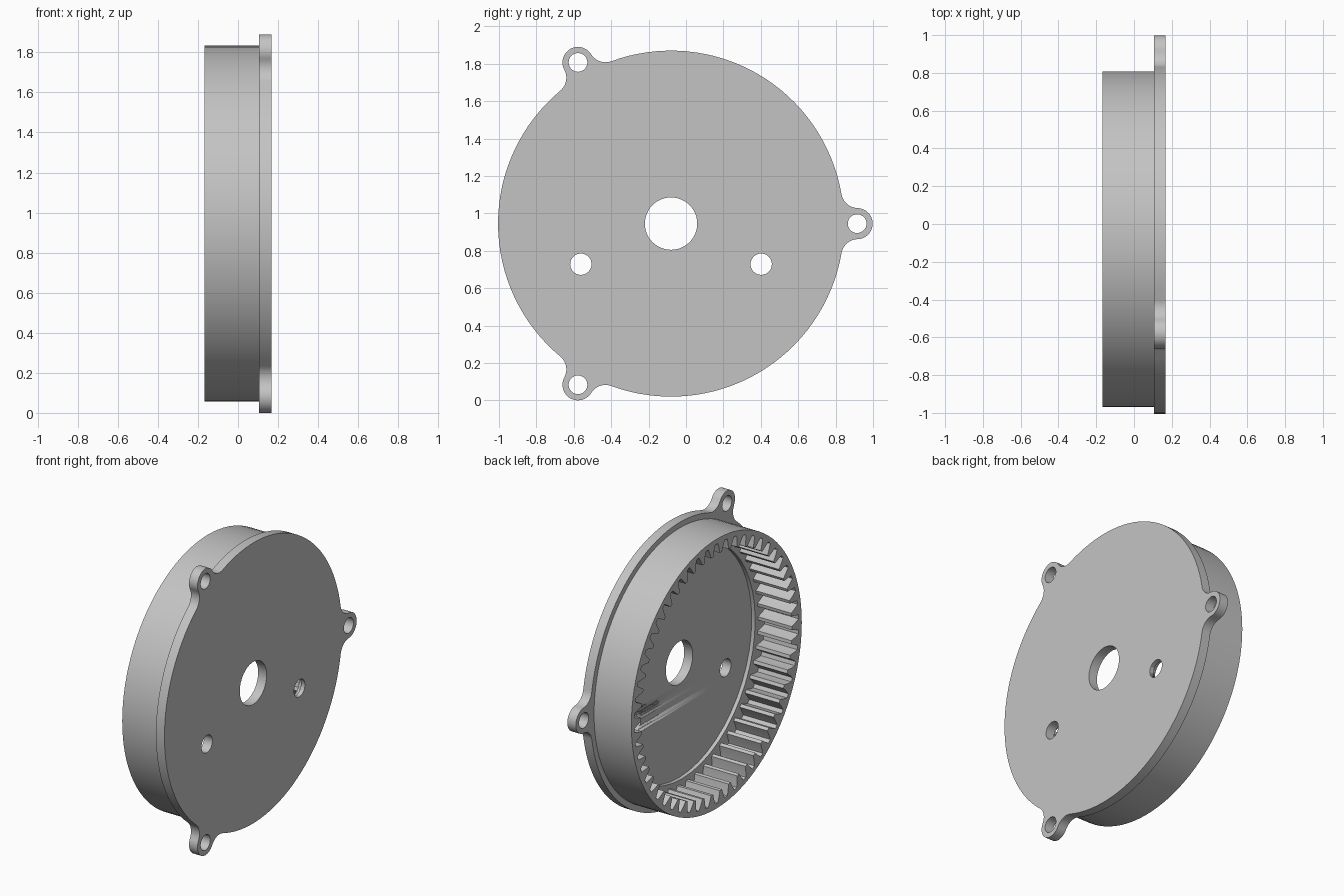
import bpy
import bmesh
from math import cos, sin, pi, tau, acos, atan2, radians
from mathutils import Matrix

cube = bpy.data.objects.get("Cube")
if cube:
    bpy.data.objects.remove(cube, do_unlink=True)

CY, CZ = -0.08, 0.945            # axis of the housing
DISC_R, BODY_R = 0.925, 0.888
LUG_D, LUG_R, FILLET = 0.995, 0.083, 0.09
BACK, PLATE, FRONT = -0.167, 0.105, 0.167
TEETH = 54

grey = bpy.data.materials.new("light grey metal")
grey.use_nodes = True
grey.diffuse_color = (0.55, 0.55, 0.55, 1)
grey.node_tree.nodes["Principled BSDF"].inputs["Base Color"].default_value = (0.55, 0.55, 0.55, 1)

# local x, y, z become world y, z, x
AXES = Matrix(((0, 0, 1, 0), (1, 0, 0, CY), (0, 1, 0, CZ), (0, 0, 0, 1)))


def arc(cx, cy, r, a0, a1, n):
    return [(cx + r * cos(a0 + (a1 - a0) * i / n), cy + r * sin(a0 + (a1 - a0) * i / n))
            for i in range(n + 1)]


def circle(r, n=96, cx=0.0, cy=0.0):
    return arc(cx, cy, r, 0, tau, n)[:-1]


def slab(name, loops, x0, x1):
    """Extrude nested outlines along the housing axis."""
    curve = bpy.data.curves.new(name, "CURVE")
    curve.dimensions = "2D"
    curve.fill_mode = "BOTH"
    curve.extrude = (x1 - x0) / 2
    for pts in loops:
        spline = curve.splines.new("POLY")
        spline.points.add(len(pts) - 1)
        for p, (u, v) in zip(spline.points, pts):
            p.co = (u, v, 0, 1)
        spline.use_cyclic_u = True
    obj = bpy.data.objects.new(name, curve)
    bpy.context.collection.objects.link(obj)
    bpy.ops.object.select_all(action="DESELECT")
    obj.select_set(True)
    bpy.context.view_layer.objects.active = obj
    bpy.ops.object.convert(target="MESH")
    obj = bpy.context.view_layer.objects.active
    mesh = obj.data
    bm = bmesh.new()
    bm.from_mesh(mesh)
    bmesh.ops.remove_doubles(bm, verts=bm.verts, dist=1e-5)
    bm.transform(Matrix.Translation(((x0 + x1) / 2, 0, 0)) @ AXES)
    bmesh.ops.recalc_face_normals(bm, faces=bm.faces)
    bm.to_mesh(mesh)
    bm.free()
    mesh.materials.clear()
    mesh.materials.append(grey)
    bpy.ops.object.shade_smooth_by_angle(angle=radians(25))
    return obj


def cut(target, name, loop, x0, x1):
    cutter = slab(name, [loop], x0, x1)
    cutter.hide_render = True
    cutter.hide_viewport = True
    mod = target.modifiers.new(name, "BOOLEAN")
    mod.operation = "DIFFERENCE"
    mod.solver = "EXACT"
    mod.object = cutter


def lugged_outline():
    """Disc with three round lugs, each blended in by two fillets."""
    far, near = DISC_R + FILLET, LUG_R + FILLET
    half = acos((far ** 2 + LUG_D ** 2 - near ** 2) / (2 * far * LUG_D))
    # direction from the fillet centre to the lug centre, for a lug on the x axis
    fx, fy = far * cos(half), far * sin(half)
    to_lug = atan2(-fy, LUG_D - fx)
    lug_a = to_lug + pi
    lug = (arc(fx, -fy, FILLET, pi - half, -to_lug, 10)
           + arc(LUG_D, 0, LUG_R, -lug_a, lug_a, 28)[1:-1]
           + arc(fx, fy, FILLET, to_lug, half - pi, 10))
    pts = []
    for k in range(3):
        t = k * tau / 3
        pts += [(x * cos(t) - y * sin(t), x * sin(t) + y * cos(t)) for x, y in lug]
        pts += arc(0, 0, DISC_R, t + half, t + tau / 3 - half, 32)[1:-1]
    return pts


def tooth_outline():
    """Internal gear: teeth point towards the axis."""
    profile = [(-0.37, 0.855), (-0.25, 0.825), (-0.12, 0.785),
               (0.12, 0.785), (0.25, 0.825), (0.37, 0.855)]
    return [(r * cos((i + f) * tau / TEETH), r * sin((i + f) * tau / TEETH))
            for i in range(TEETH) for f, r in profile]


# cover plate with lugs, shaft hole and two screw holes
screws = [(-0.482, -0.217), (0.482, -0.217)]
lug_holes = [circle(0.05, 32, LUG_D * cos(k * tau / 3), LUG_D * sin(k * tau / 3)) for k in range(3)]
plate = slab("cover_plate",
             [lugged_outline(), circle(0.14, 48)] + lug_holes
             + [circle(0.057, 32, *s) for s in screws], PLATE, FRONT)

# shallow floor recess and counterbores on the inside
cut(plate, "floor_recess_cutter", circle(0.755, 48), 0.0, 0.115)
for side, s in zip(("right", "left"), screws):
    cut(plate, side + "_counterbore_cutter", circle(0.083, 32, *s), 0.0, 0.138)

# toothed wall and the ledge the teeth run down to
slab("ring_gear_wall", [circle(BODY_R), tooth_outline()], BACK, PLATE)
slab("floor_ledge", [circle(0.87), circle(0.755, 48)], 0.08, PLATE)
